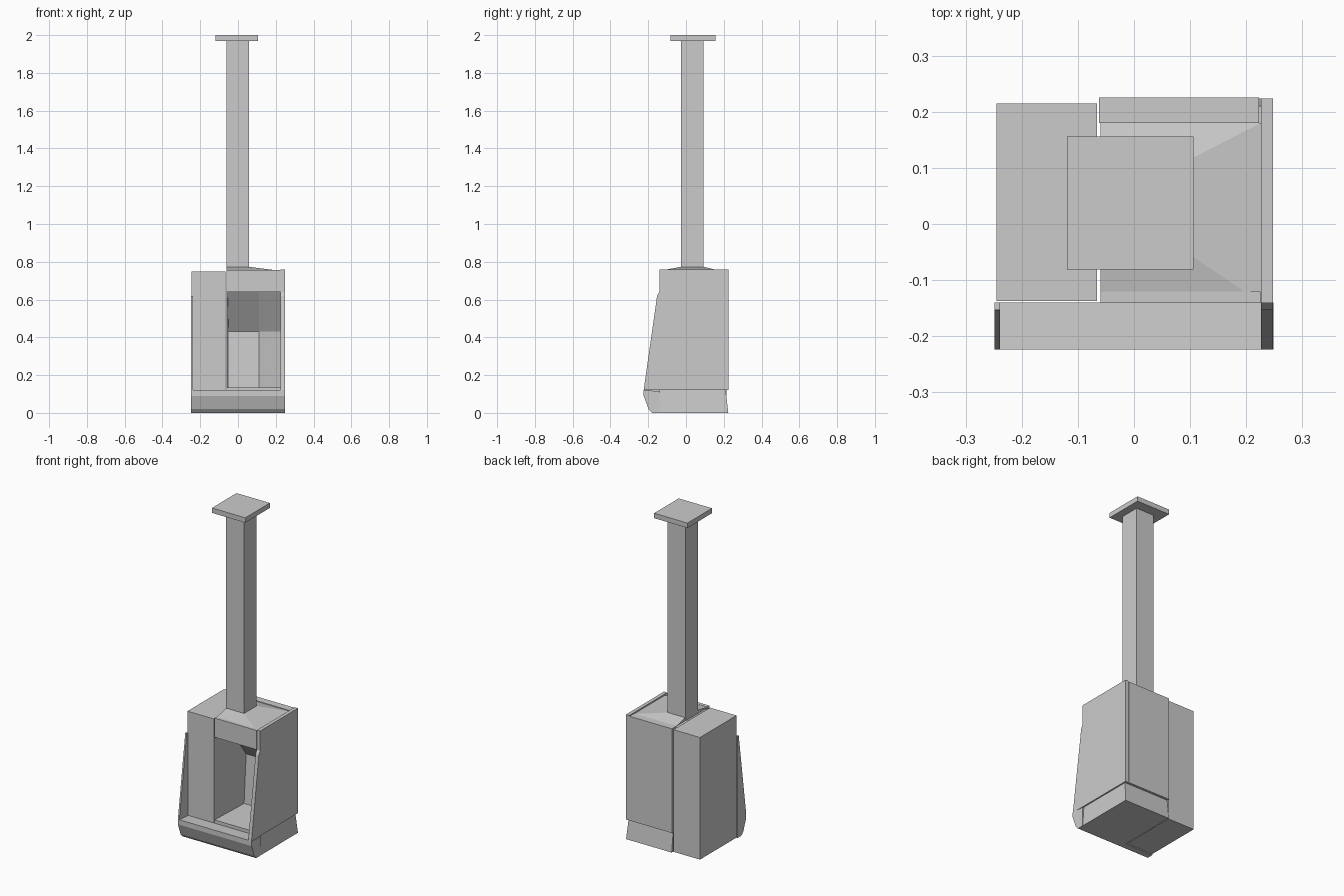
import bpy, bmesh

if "Cube" in bpy.data.objects:
    bpy.data.objects.remove(bpy.data.objects["Cube"])


def mesh_object(name, verts, faces, closed=True):
    bm = bmesh.new()
    vs = [bm.verts.new(v) for v in verts]
    for f in faces:
        bm.faces.new([vs[i] for i in f])
    if closed:
        bmesh.ops.recalc_face_normals(bm, faces=bm.faces)
    me = bpy.data.meshes.new(name)
    bm.to_mesh(me)
    bm.free()
    ob = bpy.data.objects.new(name, me)
    bpy.context.collection.objects.link(ob)
    return ob


def loft(name, a, b):
    """Closed solid between two rings with equal point counts."""
    n = len(a)
    faces = [tuple(range(n)), tuple(range(n, 2 * n))]
    faces += [(i, (i + 1) % n, n + (i + 1) % n, n + i) for i in range(n)]
    return mesh_object(name, a + b, faces)


def rect(x0, x1, y0, y1, z):
    return [(x0, y0, z), (x1, y0, z), (x1, y1, z), (x0, y1, z)]


def box(name, x0, x1, y0, y1, z0, z1):
    return loft(name, rect(x0, x1, y0, y1, z0), rect(x0, x1, y0, y1, z1))


def side_profile(name, x0, x1, yz):
    return loft(name, [(x0, y, z) for y, z in yz], [(x1, y, z) for y, z in yz])


# plinth: chamfered hearth front plus a tapered rear block
side_profile("hearth_front", -0.249, 0.249,
             [(-0.14, 0), (-0.18, 0), (-0.198, 0.02), (-0.224, 0.09),
              (-0.224, 0.12), (-0.14, 0.115)])
loft("plinth_rear", rect(-0.06, 0.248, -0.14, 0.224, 0),
     rect(-0.06, 0.24, -0.14, 0.21, 0.12))

# tall solid block on the left
box("left_block", -0.245, -0.066, -0.137, 0.215, 0.003, 0.748)

# raked side panel and the short fin on the left
side_profile("right_panel", 0.226, 0.248,
             [(-0.224, 0.12), (0.224, 0.12), (0.224, 0.76), (-0.141, 0.76),
              (-0.141, 0.64), (-0.153, 0.62)])
side_profile("left_fin", -0.249, -0.239,
             [(-0.224, 0.12), (-0.14, 0.115), (-0.14, 0.62), (-0.153, 0.62)])

# rear panel, front lintel, sloping top
box("back_panel", -0.062, 0.223, 0.18, 0.225, 0.12, 0.756)
box("lintel", -0.06, 0.225, -0.141, -0.12, 0.64, 0.757)
loft("top_plate", rect(-0.06, 0.226, -0.14, 0.18, 0.752),
     rect(-0.06, 0.06, -0.028, 0.095, 0.773))

# firebox: open faceted niche whose back leans forward above the fold
plan = [((-0.06, -0.14), (-0.06, -0.14), (-0.06, -0.14)),
        ((-0.05, 0.13), (-0.05, 0.15), (-0.055, 0.0)),
        ((0.11, 0.13), (0.11, 0.15), (0.11, 0.0)),
        ((0.225, 0.03), (0.225, 0.04), (0.225, -0.08)),
        ((0.225, -0.14), (0.225, -0.14), (0.225, -0.14))]
levels = (0.135, 0.43, 0.64)
verts = [(*col[k], z) for k, z in enumerate(levels) for col in plan]
faces = [(5 * k + i, 5 * k + i + 5, 5 * k + i + 6, 5 * k + i + 1)
         for k in range(2) for i in range(4)]
faces += [(0, 1, 2, 3, 4), (14, 13, 12, 11, 10)]
mesh_object("firebox", verts, faces, closed=False)
box("firebox_sill", -0.06, 0.225, -0.14, -0.135, 0.115, 0.135)

# flue and ceiling plate
box("flue", -0.062, 0.059, -0.026, 0.093, 0.765, 1.97)
box("ceiling_plate", -0.119, 0.106, -0.081, 0.156, 1.97, 2.0)
